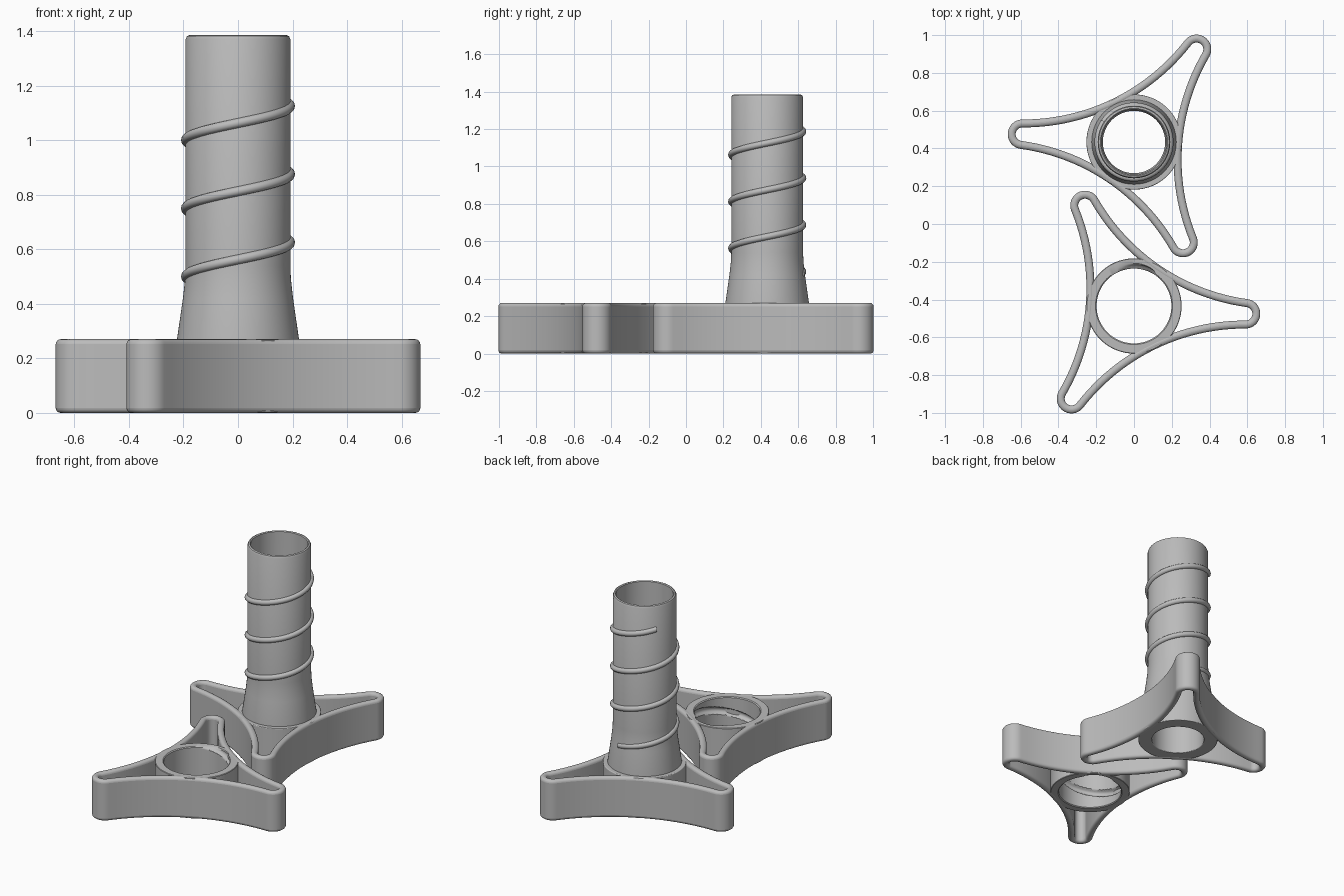
import bpy
import bmesh
from math import sin, cos, pi, radians, hypot, atan2, sqrt, tau

cube = bpy.data.objects.get("Cube")
if cube:
    bpy.data.objects.remove(cube)

HUB_Y = 0.434      # distance of each hub from the centre
HEIGHT = 0.27      # height of the star bases
PITCH = 0.25       # rise of the thread per turn

grey = bpy.data.materials.new("plain_grey")
grey.use_nodes = True
colour = (0.5, 0.5, 0.5, 1)
grey.diffuse_color = colour
grey.node_tree.nodes["Principled BSDF"].inputs["Base Color"].default_value = colour


def finish(name, bm, y, turn=0, bevel=0):
    bmesh.ops.recalc_face_normals(bm, faces=bm.faces)
    mesh = bpy.data.meshes.new(name)
    bm.to_mesh(mesh)
    bm.free()
    mesh.materials.append(grey)
    ob = bpy.data.objects.new(name, mesh)
    bpy.context.collection.objects.link(ob)
    ob.location.y = y
    ob.rotation_euler.z = turn
    if bevel:
        mod = ob.modifiers.new("rounded_edges", 'BEVEL')
        mod.width = bevel
        mod.segments = 4
        mod.limit_method = 'ANGLE'
        mod.angle_limit = radians(50)
    bpy.ops.object.select_all(action='DESELECT')
    ob.select_set(True)
    bpy.context.view_layer.objects.active = ob
    bpy.ops.object.shade_smooth_by_angle(angle=radians(35))
    return ob


def bridge(bm, rings, close):
    """Skin a list of equal vertex rings."""
    pairs = list(zip(rings, rings[1:]))
    if close:
        pairs.append((rings[-1], rings[0]))
    for a, b in pairs:
        for i in range(len(a)):
            j = (i + 1) % len(a)
            bm.faces.new((a[i], a[j], b[j], b[i]))


def revolve(profile, groove=None, steps=96):
    """Turn a closed (radius, z) profile; groove adds to the bore radius."""
    bm = bmesh.new()
    rings = []
    for r, z in profile:
        ring = []
        for i in range(steps):
            t = tau * i / steps
            rr = r + (groove(r, z, t) if groove else 0)
            ring.append(bm.verts.new((rr * cos(t), rr * sin(t), z)))
        rings.append(ring)
    bridge(bm, rings, True)
    return bm


def star_outline(inset):
    """Three rounded tips joined by tangent hollow arcs, shrunk by inset."""
    tip, tip_r, waist = 0.592, 0.078, 0.255
    gap = waist - tip_r
    far = (tip ** 2 - gap ** 2) / (tip - 2 * gap)
    cx, cy = far * cos(pi / 3), far * sin(pi / 3)
    hollow = far - waist + inset
    lean = atan2(cy, cx - tip)            # where tip arc meets hollow arc
    end = atan2(-cy, tip - cx)
    start = -2 * pi / 3                   # middle of the hollow arc
    points = []
    for k in range(3):
        a = radians(176) + k * tau / 3
        half = []
        for i in range(12):
            t = start + (end - start) * i / 12
            half.append((cx + hollow * cos(t), cy + hollow * sin(t)))
        for i in range(10):
            t = lean * (1 - i / 10)
            half.append((tip + (tip_r - inset) * cos(t), (tip_r - inset) * sin(t)))
        full = [(x, -y) for x, y in half] + [(tip + tip_r - inset, 0)]
        full += [(x, y) for x, y in reversed(half[1:])]
        points += [(x * cos(a) - y * sin(a), x * sin(a) + y * cos(a)) for x, y in full]
    return points


def star_wall(name, y, turn):
    bm = bmesh.new()
    rings = []
    for inset, z in ((0, 0), (0, HEIGHT), (0.042, HEIGHT), (0.042, 0)):
        rings.append([bm.verts.new((px, py, z)) for px, py in star_outline(inset)])
    bridge(bm, rings, True)
    finish(name, bm, y, turn, bevel=0.018)


# Three-lobed walls, the front one turned half round
star_wall("bolt_star_wall", HUB_Y, 0)
star_wall("nut_star_wall", -HUB_Y, pi)

# Hub ring under the hollow bolt
hub = [(0.165, 0.002), (0.252, 0.002), (0.252, 0.268), (0.165, 0.268)]
finish("bolt_hub", revolve(hub), HUB_Y, bevel=0.005)

# Hollow bolt shaft with a flared foot
shaft = [(0.165, 0.1), (0.225, 0.1), (0.225, 0.26), (0.202, 0.42), (0.194, 0.49),
         (0.192, 0.54), (0.192, 1.37), (0.187, 1.381), (0.178, 1.385),
         (0.172, 1.38), (0.172, 0.5), (0.165, 0.3)]
finish("bolt_shaft", revolve(shaft), HUB_Y)

# Round thread winding up the shaft
bm = bmesh.new()
rings = []
first, last = -0.8, 2 + 146 / 360
steps = 230
for i in range(steps + 1):
    turns = first + (last - first) * i / steps
    z = 0.625 + PITCH * turns
    a = tau * turns
    ring = []
    for k in range(12):
        b = tau * k / 12
        r = 0.191 + 0.018 * cos(b)
        ring.append(bm.verts.new((r * cos(a), r * sin(a), z + 0.018 * sin(b))))
    rings.append(ring)
bridge(bm, rings, False)
bm.faces.new(rings[0])
bm.faces.new(rings[-1])
finish("bolt_thread", bm, HUB_Y)


# Nut ring with a matching helical groove in its bore
def nut_groove(r, z, t):
    if r > 0.22:
        return 0
    d = (z - HEIGHT - PITCH * (t / tau - 0.25)) / PITCH
    d = (d - round(d)) * PITCH
    return sqrt(max(0, 0.022 ** 2 - d * d))


rows = 54
nut = [(0.252, 0.004), (0.252, 0.266), (0.249, 0.269), (0.204, 0.269)]
nut += [(0.198, 0.264 - 0.258 * i / rows) for i in range(rows + 1)]
nut += [(0.204, 0.001), (0.249, 0.001)]
finish("nut_hub", revolve(nut, nut_groove), -HUB_Y)
